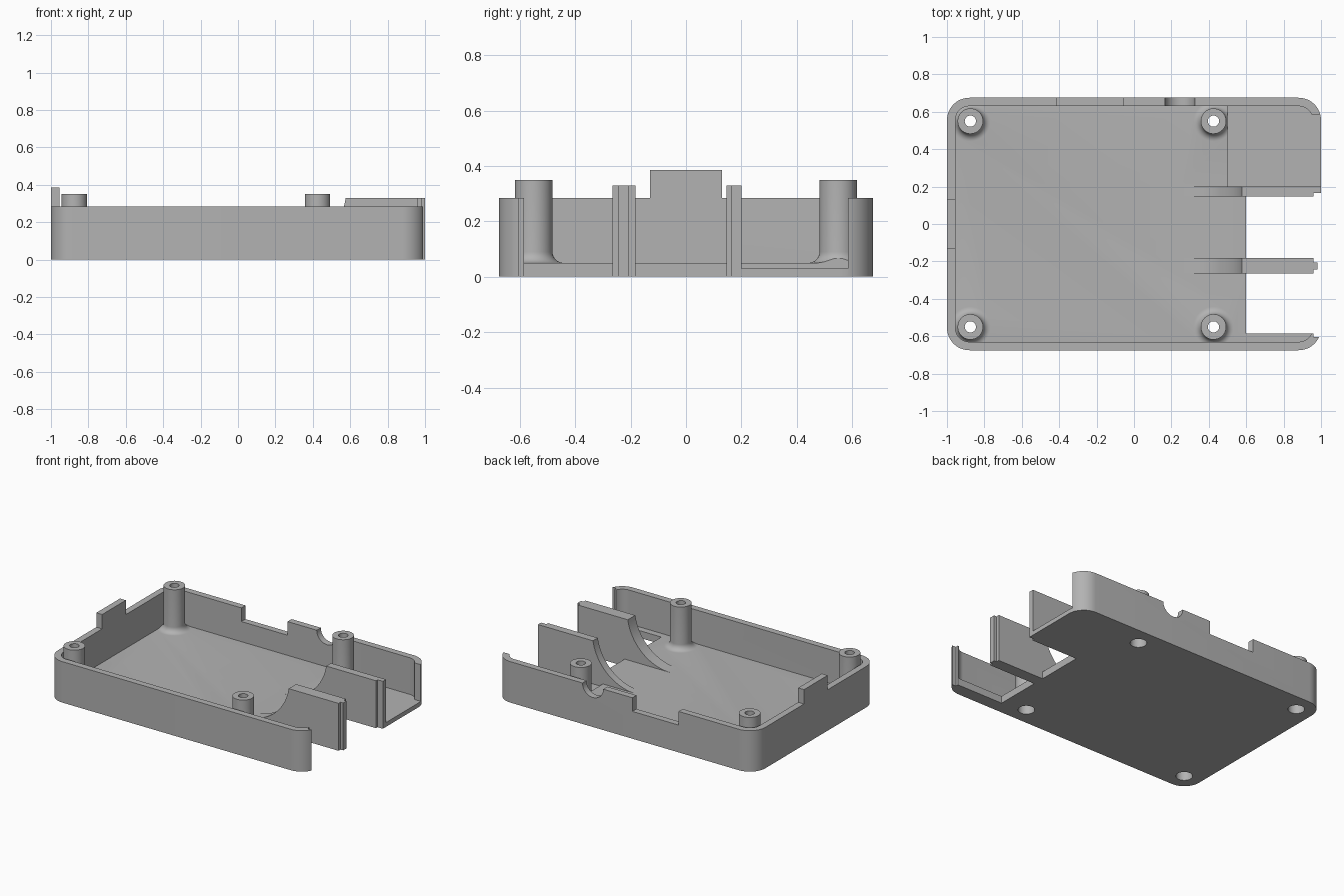
import bpy, bmesh, math
from mathutils import Vector

cube = bpy.data.objects.get("Cube")
if cube:
    bpy.data.objects.remove(cube, do_unlink=True)

# Single grey plastic
grey = bpy.data.materials.new("grey_plastic")
grey.use_nodes = True
COLOUR = (0.45, 0.45, 0.45, 1)
grey.diffuse_color = COLOUR
grey.node_tree.nodes["Principled BSDF"].inputs["Base Color"].default_value = COLOUR

HX, HY, WALL, RAD = 1.0, 0.675, 0.045, 0.12
RIM, FLOOR, POCKET = 0.285, 0.05, 0.03
DIV_TOP = 0.33


def finish(name, bm):
    bmesh.ops.recalc_face_normals(bm, faces=bm.faces)
    mesh = bpy.data.meshes.new(name)
    bm.to_mesh(mesh)
    bm.free()
    mesh.materials.append(grey)
    obj = bpy.data.objects.new(name, mesh)
    bpy.context.collection.objects.link(obj)
    return obj


def prism(name, base, offset):
    """Extrude a closed outline of 3D points by an offset."""
    bm = bmesh.new()
    face = bm.faces.new([bm.verts.new(p) for p in base])
    out = bmesh.ops.extrude_face_region(bm, geom=[face])
    verts = [v for v in out["geom"] if isinstance(v, bmesh.types.BMVert)]
    bmesh.ops.translate(bm, verts=verts, vec=Vector(offset))
    return finish(name, bm)


def box(name, x0, x1, y0, y1, z0, z1):
    base = [(x0, y0, z0), (x1, y0, z0), (x1, y1, z0), (x0, y1, z0)]
    return prism(name, base, (0, 0, z1 - z0))


def arc(cx, cy, r, start, end, n=12):
    angles = [math.radians(start + (end - start) * i / n) for i in range(n + 1)]
    return [(cx + r * math.cos(a), cy + r * math.sin(a)) for a in angles]


def rounded_box(name, hx, hy, r, z0, z1):
    pts = []
    for i, (sx, sy) in enumerate([(1, 1), (-1, 1), (-1, -1), (1, -1)]):
        pts += arc(sx * (hx - r), sy * (hy - r), r, 90 * i, 90 * i + 90)
    return prism(name, [(x, y, z0) for x, y in pts], (0, 0, z1 - z0))


def lathe(name, x, y, profile, n=40):
    """Closed solid of revolution from (radius, z) rings."""
    bm = bmesh.new()
    rings = [[bm.verts.new((px, py, z)) for px, py in arc(x, y, r, 0, 360 - 360 / n, n - 1)]
             for r, z in profile]
    for a, b in zip(rings, rings[1:]):
        for i in range(n):
            j = (i + 1) % n
            bm.faces.new((a[i], a[j], b[j], b[i]))
    bm.faces.new(rings[0])
    bm.faces.new(rings[-1])
    return finish(name, bm)


def combine(target, other, operation):
    mod = target.modifiers.new("bool", "BOOLEAN")
    mod.operation = operation
    mod.solver = "EXACT"
    mod.object = other
    bpy.context.view_layer.objects.active = target
    bpy.ops.object.modifier_apply(modifier=mod.name)
    bpy.data.objects.remove(other, do_unlink=True)


def cut(target, other):
    combine(target, other, "DIFFERENCE")


def join(target, other):
    combine(target, other, "UNION")


# Open tray with rounded corners
tray = rounded_box("case_tray", HX, HY, RAD, 0, RIM)
cut(tray, rounded_box("cavity", HX - WALL, HY - WALL, RAD - WALL, FLOOR, 1))

# Raised tab on the left-hand end wall
join(tray, box("end_tab", -HX, -HX + WALL, -0.13, 0.13, 0.1, 0.385))

# Standoffs with a filleted foot
FILLET = [(r, z) for r, z in arc(0.108, FLOOR + 0.04, 0.04, 270, 180, 8)]
POSTS = [(x, y) for x in (-0.875, 0.425) for y in (-0.55, 0.55)]
for x, y in POSTS:
    join(tray, lathe("standoff", x, y, [(0.108, 0.02)] + FILLET + [(0.068, 0.35)]))

# Sunken floor by the back corner, open to the end
pocket = [(0.5, 0.2), (HX - WALL, 0.2)]
pocket += arc(HX - RAD, HY - RAD, RAD - WALL, 0, 90) + [(0.5, HY - WALL)]
cut(tray, prism("pocket", [(x, y, POCKET) for x, y in pocket], (0, 0, 1)))
cut(tray, box("end_window", 0.9, 1.1, 0.17, 0.585, POCKET, 1))

# Floor opening, stepped at the outer end
cut(tray, box("floor_opening", 0.6, 1.1, -0.585, 0.147, -1, 1))
cut(tray, box("opening_step", 0.96, 1.1, -0.605, 0.17, -1, 1))

# Rear wall notch and cable half-hole
cut(tray, box("rear_notch", -0.415, -0.06, 0.6, 0.8, 0.19, 1))
cable = [(x, 0.6, z) for x, z in arc(0.245, RIM, 0.08, 180, 360, 20)]
cable += [(0.325, 0.6, 1), (0.165, 0.6, 1)]
cut(tray, prism("cable_hole", cable, (0, 0.2, 0)))

# Screw holes with counterbores underneath
for x, y in POSTS:
    cut(tray, lathe("screw_hole", x, y, [(0.053, -0.1), (0.053, 0.12), (0.03, 0.12), (0.03, 1)], 32))

# Dividers sweeping up from the floor, each with an end tongue
SWEEP = 0.33
rise = math.degrees(math.asin((FLOOR + SWEEP - DIV_TOP) / SWEEP))
curve = arc(0.25, FLOOR + SWEEP, SWEEP, -rise, -90, 20)
for y0, y1, t0, t1, tip in [(-0.265, -0.183, -0.243, -0.205, 0.98),
                            (0.147, 0.2, 0.165, 0.2, 1.0)]:
    side = [(0.25, 0), (0.96, 0), (0.96, DIV_TOP)] + curve
    divider = prism("divider", [(x, y0, z) for x, z in side], (0, y1 - y0, 0))
    join(divider, box("tongue", 0.9, tip, t0, t1, 0, DIV_TOP))
    join(tray, divider)

# Smooth the curved faces, keep the edges crisp
bpy.ops.object.select_all(action="DESELECT")
tray.select_set(True)
bpy.context.view_layer.objects.active = tray
bpy.ops.object.shade_smooth_by_angle(angle=math.radians(30))
